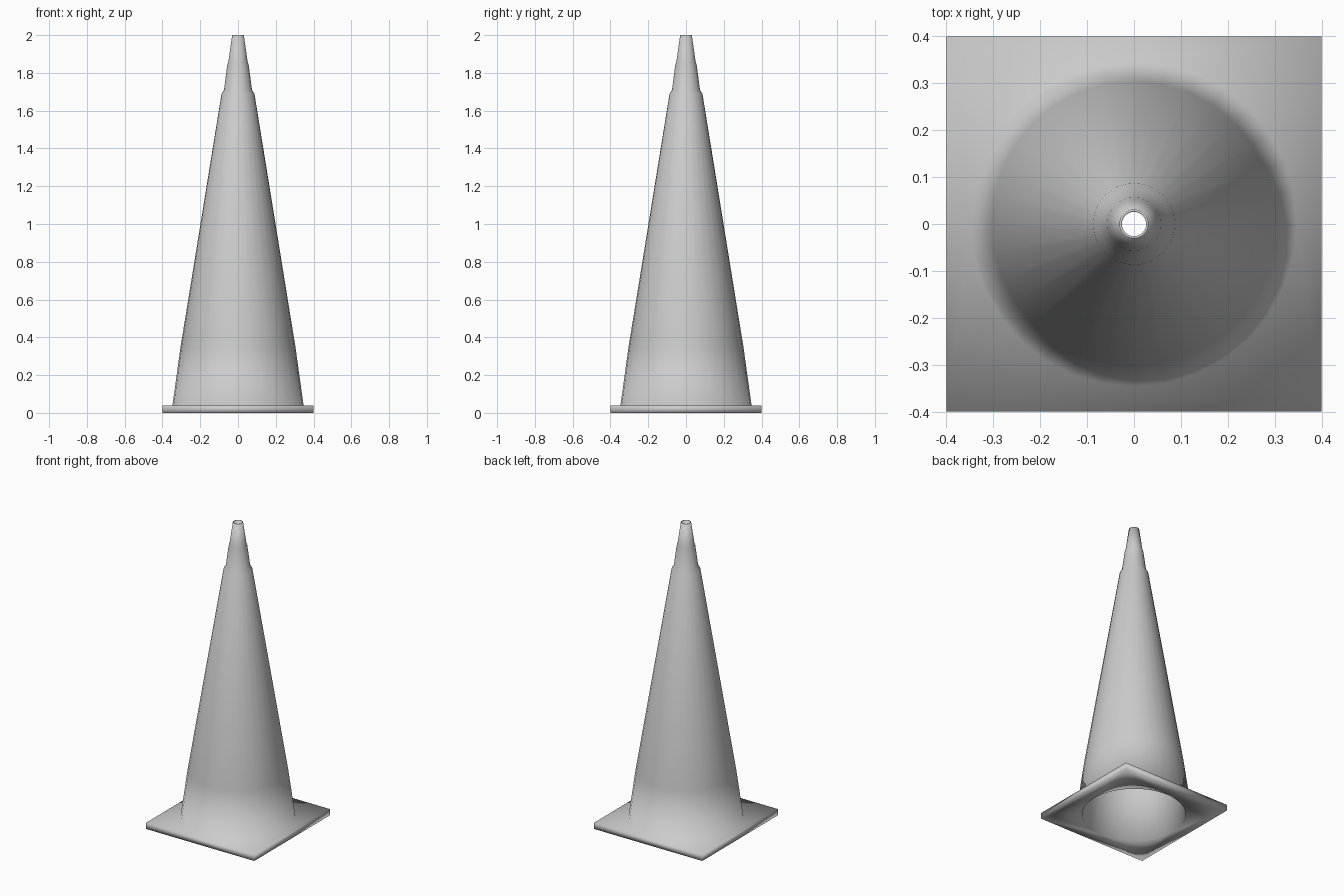
import bpy, bmesh, math

cube = bpy.data.objects.get("Cube")
if cube:
    bpy.data.objects.remove(cube)

SEG = 32
HALF = 0.4
BASE_TOP = 0.04

# Single grey plastic
mat = bpy.data.materials.new("grey plastic")
mat.use_nodes = True
grey = (0.6, 0.6, 0.6, 1)
mat.diffuse_color = grey
mat.node_tree.nodes["Principled BSDF"].inputs["Base Color"].default_value = grey

bm = bmesh.new()


def ring(radius, z):
    return [bm.verts.new((radius * math.cos(math.tau * i / SEG),
                          radius * math.sin(math.tau * i / SEG), z)) for i in range(SEG)]


def square(z):
    return [bm.verts.new((x * HALF, y * HALF, z))
            for x, y in ((1, 1), (-1, 1), (-1, -1), (1, -1))]


def bridge(a, b):
    n = len(a)
    for i in range(n):
        bm.faces.new((a[i], a[(i + 1) % n], b[(i + 1) % n], b[i]))


def plate(circle, corners):
    """Fill between a circle and a square with a fan from every corner."""
    q = SEG // 4
    for k in range(4):
        for i in range(k * q, k * q + q):
            bm.faces.new((corners[k], circle[(i + 1) % SEG], circle[i]))
        bm.faces.new((corners[k], corners[(k + 1) % 4], circle[(k + 1) * q % SEG]))


# Stepped outer wall, rim and inner wall, from foot to top and back down
profile = [(0.347, BASE_TOP), (0.304, 0.35), (0.087, 1.69), (0.074, 1.71),
           (0.057, 1.84), (0.051, 1.86), (0.031, 2.0),
           (0.026, 2.0), (0.065, 1.69), (0.28, 0.35), (0.315, 0)]
rings = [ring(r, z) for r, z in profile]
for a, b in zip(rings, rings[1:]):
    bridge(a, b)

# Square foot plate
top, bottom = square(BASE_TOP), square(0)
plate(rings[0], top)
plate(rings[-1], bottom)
bridge(bottom, top)

bmesh.ops.recalc_face_normals(bm, faces=bm.faces)
for f in bm.faces:
    f.smooth = True

mesh = bpy.data.meshes.new("traffic_cone")
bm.to_mesh(mesh)
bm.free()
mesh.materials.append(mat)
cone = bpy.data.objects.new("traffic_cone", mesh)
bpy.context.collection.objects.link(cone)
